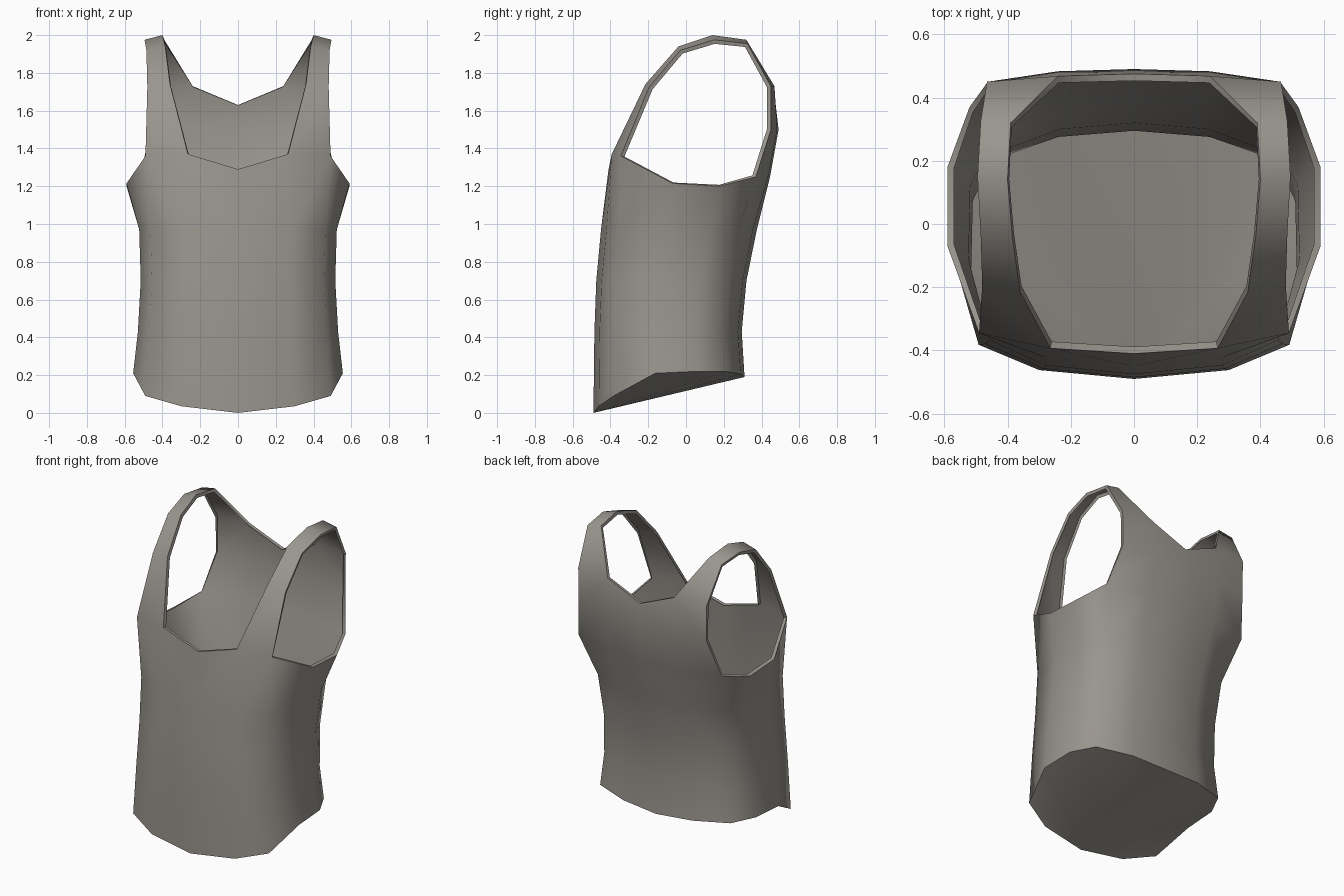
import bpy, bmesh, math

if "Cube" in bpy.data.objects:
    bpy.data.objects.remove(bpy.data.objects["Cube"])

fabric = bpy.data.materials.new("warm grey fabric")
fabric.diffuse_color = (0.32, 0.30, 0.27, 1)
fabric.use_nodes = True
fabric.node_tree.nodes["Principled BSDF"].inputs["Base Color"].default_value = fabric.diffuse_color

bm = bmesh.new()


def row(points):
    return [bm.verts.new(p) for p in points]


def skin(rows):
    # quads between consecutive rows, facing outward
    for lo, hi in zip(rows, rows[1:]):
        for i in range(len(lo) - 1):
            bm.faces.new((lo[i], lo[i + 1], hi[i + 1], hi[i]))


# half cross-section, front centre -> side -> back centre
SECTION = [(0, -1), (.54, -.93), (.885, -.73), (1, -.18),
           (.99, .38), (.85, .76), (.45, .95), (0, 1)]
HEM_Z = [0, .035, .09, .21, .22, .218, .205, .19]


def ring(zs, w, yf, yb):
    c, h = (yf + yb) / 2, (yb - yf) / 2
    return row([(u * w, c + v * h, z) for (u, v), z in zip(SECTION, zs)])


# torso: hem, hips, waist, chest, then the neck / armhole line
hem = ring(HEM_Z, .555, -.49, .31)
body = [hem,
        ring([.43] * 8, .53, -.485, .295),
        ring([.70] * 8, .515, -.475, .32),
        ring([.97] * 8, .523, -.45, .375)]
top = row([(0, -.41, 1.29), (.265, -.393, 1.37), (.49, -.345, 1.36),
           (.59, -.07, 1.215), (.59, .18, 1.2), (.52, .37, 1.25),
           (.25, .435, 1.25), (0, .445, 1.25)])
skin(body + [top])

# upper back panel up to the back neckline
back_mid = row([(.462, .45, 1.5), (.24, .483, 1.5), (0, .49, 1.5)])
back_top = row([(.465, .45, 1.73), (.24, .468, 1.73), (0, .475, 1.63)])
skin([top[5:], back_mid, back_top])

# shoulder strap from front to back (inner edge, outer edge)
strap = [top[1:3],
         row([(.36, -.215, 1.74), (.48, -.195, 1.725)]),
         row([(.385, -.04, 1.94), (.485, -.03, 1.92)]),
         row([(.40, .14, 2.0), (.495, .15, 1.975)]),
         row([(.39, .32, 1.975), (.485, .325, 1.955)]),
         [back_top[1], back_top[0]]]
skin(strap)

# closed underside, fanned from the front of the hem
for i in range(1, 7):
    bm.faces.new((hem[0], hem[i + 1], hem[i]))

mesh = bpy.data.meshes.new("tank_top")
bm.to_mesh(mesh)
bm.free()
mesh.materials.append(fabric)
top_obj = bpy.data.objects.new("tank_top", mesh)
bpy.context.collection.objects.link(top_obj)
bpy.context.view_layer.objects.active = top_obj
top_obj.select_set(True)

# mirror the half and turn the open edges inward
mir = top_obj.modifiers.new("mirror", 'MIRROR')
mir.use_clip = True
rim = top_obj.modifiers.new("rim", 'SOLIDIFY')
rim.thickness = 0.022
rim.offset = -1
rim.use_rim = True
rim.use_rim_only = True
for name in ("mirror", "rim"):
    bpy.ops.object.modifier_apply(modifier=name)
bpy.ops.object.shade_smooth_by_angle(angle=math.radians(55))
